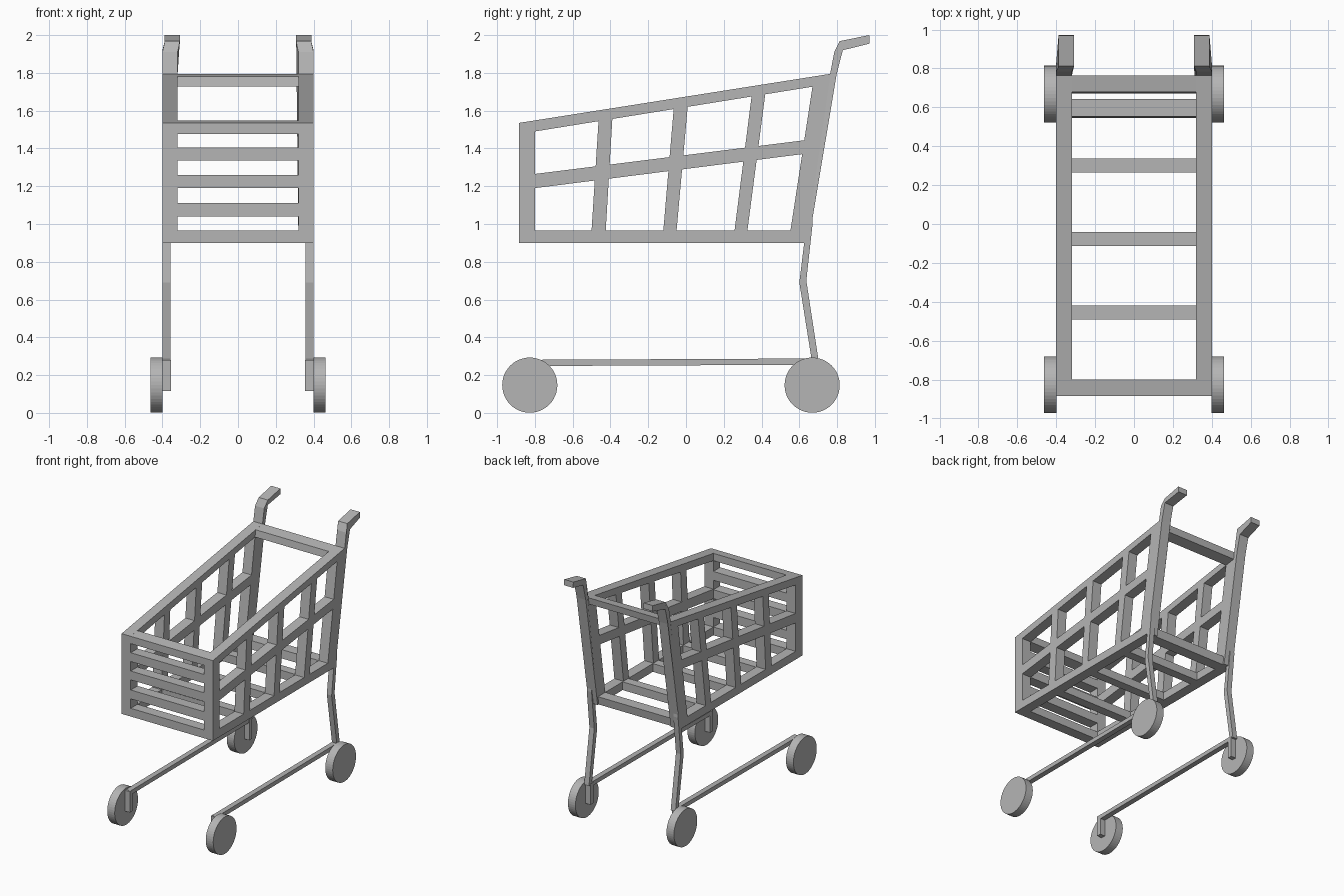
import bpy
import bmesh
import math
from mathutils import Matrix

cube = bpy.data.objects.get("Cube")
if cube:
    bpy.data.objects.remove(cube, do_unlink=True)

grey = bpy.data.materials.new("light_grey")
grey.use_nodes = True
colour = (0.46, 0.46, 0.46, 1)
grey.diffuse_color = colour
grey.node_tree.nodes["Principled BSDF"].inputs["Base Color"].default_value = colour

IN, OUT = 0.32, 0.40          # inner and outer faces of the basket sides
FRONT, FRONT_IN = -0.885, -0.80


def finish(name, bm):
    bmesh.ops.recalc_face_normals(bm, faces=bm.faces)
    mesh = bpy.data.meshes.new(name)
    bm.to_mesh(mesh)
    bm.free()
    mesh.materials.append(grey)
    obj = bpy.data.objects.new(name, mesh)
    bpy.context.collection.objects.link(obj)
    return obj


def extrude_x(bm, faces, width):
    new = bmesh.ops.extrude_face_region(bm, geom=faces)["geom"]
    verts = [g for g in new if isinstance(g, bmesh.types.BMVert)]
    bmesh.ops.translate(bm, verts=verts, vec=(width, 0, 0))


def prism(name, profile, x0, x1):
    """Extrude a (y, z) outline across x."""
    bm = bmesh.new()
    face = bm.faces.new([bm.verts.new((x0, y, z)) for y, z in profile])
    extrude_x(bm, [face], x1 - x0)
    return finish(name, bm)


def box(y0, y1, z0, z1):
    return [(y0, z0), (y1, z0), (y1, z1), (y0, z1)]


def line(p, q):
    """Slope and offset of the second value against the first."""
    slope = (q[1] - p[1]) / (q[0] - p[0])
    return slope, p[1] - slope * p[0]


# Lattice edges: posts as (z, y) pairs, rails as (y, z) pairs
posts = [line(p, q) for p, q in [
    ((0.9, FRONT), (1.5, FRONT)), ((0.9, FRONT_IN), (1.5, FRONT_IN)),
    ((0.965, -0.50), (1.545, -0.463)), ((0.965, -0.425), (1.555, -0.39)),
    ((0.965, -0.12), (1.60, -0.066)), ((0.965, -0.05), (1.61, 0.008)),
    ((0.965, 0.257), (1.675, 0.347)), ((0.965, 0.325), (1.69, 0.42)),
    ((0.965, 0.553), (1.73, 0.67)), ((0.9, 0.635), (1.795, 0.765))]]
rails = [line(p, q) for p, q in [
    ((-0.8, 0.9), (0.6, 0.9)), ((-0.8, 0.965), (0.6, 0.965)),
    ((-0.8, 1.19), (0.616, 1.37)), ((-0.8, 1.265), (0.64, 1.445)),
    ((-0.8, 1.49), (0.67, 1.727)), ((FRONT, 1.535), (0.765, 1.795))]]


def crossing(post, rail):
    y = (post[1] + post[0] * rail[1]) / (1 - post[0] * rail[0])
    return y, rail[0] * y + rail[1]


def basket_side(name, s):
    bm = bmesh.new()
    grid = [[bm.verts.new((s * IN, *crossing(p, r))) for r in rails] for p in posts]
    faces = []
    for i in range(len(posts) - 1):
        for j in range(len(rails) - 1):
            if i % 2 and j % 2:
                continue          # open cell
            faces.append(bm.faces.new((grid[i][j], grid[i + 1][j],
                                       grid[i + 1][j + 1], grid[i][j + 1])))
    extrude_x(bm, faces, s * (OUT - IN))
    bmesh.ops.dissolve_limit(bm, angle_limit=0.001, verts=bm.verts, edges=bm.edges)
    return finish(name, bm)


def wheel(name, s, y):
    bm = bmesh.new()
    bmesh.ops.create_cone(bm, cap_ends=True, segments=48, radius1=0.146,
                          radius2=0.146, depth=0.065)
    bmesh.ops.transform(bm, verts=bm.verts, matrix=Matrix.Translation(
        (s * 0.4315, y, 0.147)) @ Matrix.Rotation(math.pi / 2, 4, "Y"))
    return finish(name, bm)


# Front bars
for i, (z0, z1) in enumerate([(0.9, 0.965), (1.04, 1.11), (1.19, 1.26), (1.335, 1.405)]):
    prism(f"front_bar_{i + 1}", box(FRONT, FRONT_IN, z0, z1), -IN, IN)
prism("front_top_bar", [(FRONT, 1.477), (FRONT_IN, 1.49), (FRONT_IN, 1.548),
                        (FRONT, 1.535)], -IN, IN)

# Floor slats and back bars
for i, y in enumerate([-0.455, -0.078, 0.30]):
    prism(f"floor_slat_{i + 1}", box(y - 0.036, y + 0.036, 0.9, 0.965), -IN, IN)
prism("back_bottom_bar", [(0.545, 0.9), (0.635, 0.9), (0.644, 0.965),
                          (0.553, 0.965)], -IN, IN)
prism("back_top_bar", [(0.67, 1.727), (0.757, 1.741), (0.765, 1.795),
                       (0.679, 1.781)], -IN, IN)

handle_profile = [(0.632, 0.9), (0.648, 0.9), (0.797, 1.79), (0.83, 1.92), (0.972, 1.955),
                  (0.97, 2.0), (0.813, 1.968), (0.785, 1.91), (0.762, 1.79)]
leg_profile = [(0.66, 1.18), (0.60, 0.69), (0.667, 0.27), (0.703, 0.27),
               (0.637, 0.70), (0.67, 1.0)]

for side, s in (("left", 1), ("right", -1)):
    basket_side(f"{side}_basket_side", s)

    # Upright handle, with the grip set slightly inward
    handle = prism(f"{side}_handle", handle_profile, s * IN, s * OUT)
    for v in handle.data.vertices:
        if v.co.z > 1.94:
            v.co.x -= s * 0.012

    # Undercarriage
    prism(f"{side}_leg", leg_profile, s * 0.358, s * OUT)
    prism(f"{side}_base_rail", [(-0.83, 0.248), (0.68, 0.255), (0.68, 0.288),
                                (-0.83, 0.281)], s * 0.358, s * OUT)
    for end, y in (("front", -0.827), ("back", 0.668)):
        prism(f"{side}_{end}_fork", box(y - 0.018, y + 0.018, 0.115, 0.28),
              s * 0.356, s * OUT)
        wheel(f"{side}_{end}_wheel", s, y)
